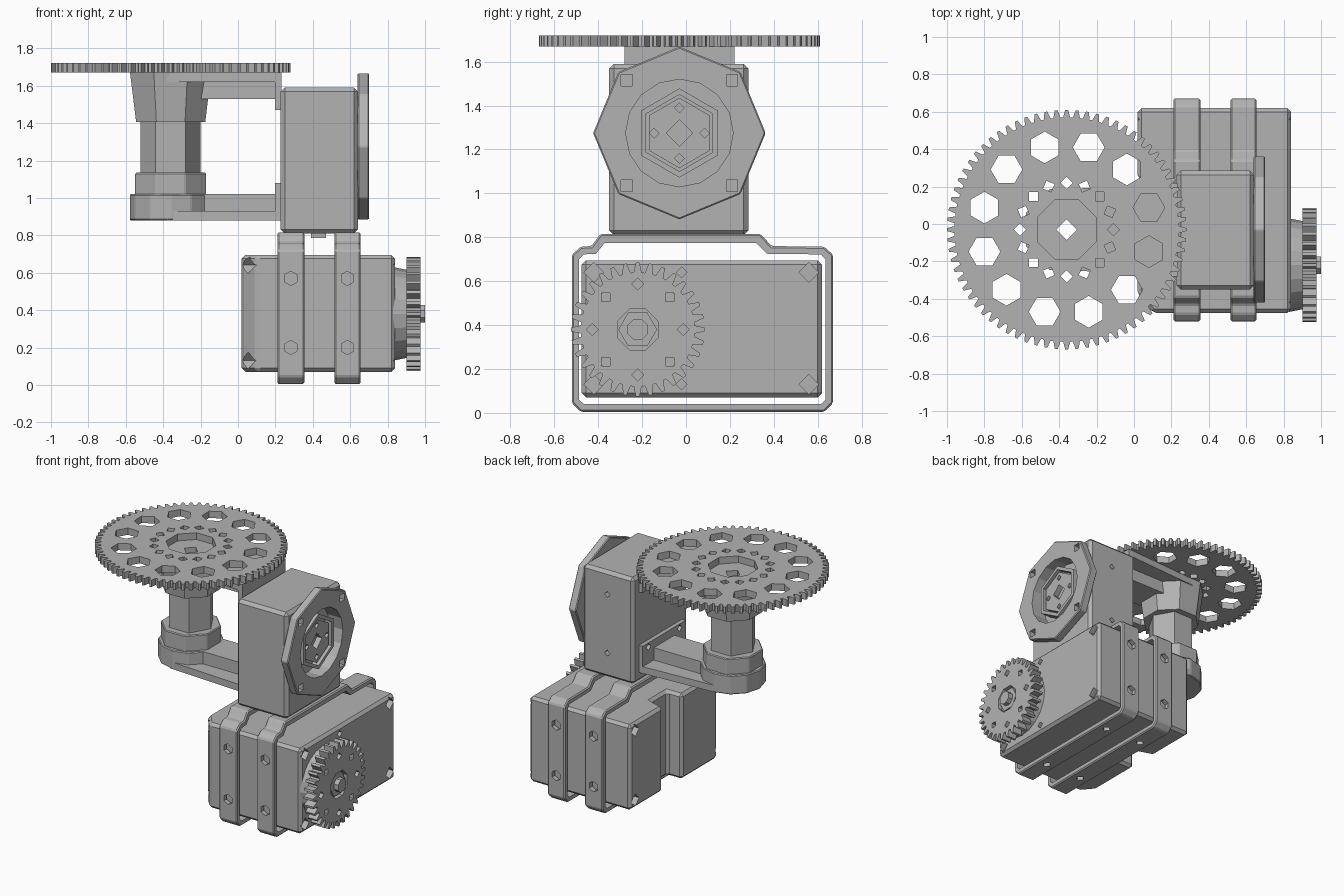
import bpy, bmesh
from math import sin, cos, pi, radians

default = bpy.data.objects.get("Cube")
if default:
    bpy.data.objects.remove(default, do_unlink=True)

grey = bpy.data.materials.new("machined_grey")
grey.use_nodes = True
colour = (0.45, 0.45, 0.45, 1)
grey.diffuse_color = colour
grey.node_tree.nodes["Principled BSDF"].inputs["Base Color"].default_value = colour


def ngon(n, r, u=0, v=0, turn=0):
    return [(u + r * cos(turn + 2 * pi * i / n), v + r * sin(turn + 2 * pi * i / n)) for i in range(n)]


def rect(u0, u1, v0, v1):
    return [(u0, v0), (u1, v0), (u1, v1), (u0, v1)]


def gear_profile(teeth, root, tip, u, v):
    pts = []
    for i in range(teeth):
        for r, f in ((root, -0.36), (tip, -0.14), (tip, 0.14), (root, 0.36)):
            a = 2 * pi * (i + f) / teeth
            pts.append((u + r * cos(a), v + r * sin(a)))
    return pts


def place(axis, u, v, w):
    return {"x": (w, u, v), "y": (u, w, v), "z": (u, v, w)}[axis]


def part(name, prisms, chamfer=0, cuts=None):
    """Build an object from prisms (axis, start, end, profile[, end profile]) and cut it."""
    bm = bmesh.new()
    for axis, a, b, pts, *rest in prisms:
        low = [bm.verts.new(place(axis, u, v, a)) for u, v in pts]
        high = [bm.verts.new(place(axis, u, v, b)) for u, v in (rest[0] if rest else pts)]
        bm.faces.new(low)
        bm.faces.new(high)
        for i in range(len(low)):
            j = (i + 1) % len(low)
            bm.faces.new((low[i], low[j], high[j], high[i]))
    bmesh.ops.recalc_face_normals(bm, faces=bm.faces)
    if chamfer:
        bmesh.ops.bevel(bm, geom=list(bm.edges), offset=chamfer, segments=1, affect="EDGES")
    mesh = bpy.data.meshes.new(name)
    bm.to_mesh(mesh)
    bm.free()
    mesh.materials.append(grey)
    obj = bpy.data.objects.new(name, mesh)
    bpy.context.collection.objects.link(obj)
    if cuts:
        cutter = part(name + "_cutter", cuts)
        mod = obj.modifiers.new("holes", "BOOLEAN")
        mod.operation, mod.solver, mod.object = "DIFFERENCE", "EXACT", cutter
        bpy.context.view_layer.update()
        graph = bpy.context.evaluated_depsgraph_get()
        cut_mesh = bpy.data.meshes.new_from_object(obj.evaluated_get(graph))
        obj.modifiers.clear()
        obj.data = cut_mesh
        bpy.data.objects.remove(cutter, do_unlink=True)
    return obj


# Lower servo body: notched back end, corner screw recesses
body = [(0.84, -0.475), (0.84, 0.62), (0.02, 0.62), (0.02, 0.24), (0.14, 0.2),
        (0.14, 0.02), (0.02, 0.02), (0.02, -0.38), (0.1, -0.475)]
screws = [(y, z) for y in (-0.42, 0.56) for z in (0.13, 0.64)]
body_cuts = []
for y, z in screws:
    body_cuts.append(("x", 0.8, 0.9, ngon(4, 0.045, y, z)))
    body_cuts.append(("x", -0.1, 0.18, ngon(4, 0.045, y, z)))
for z in (0.13, 0.64):
    body_cuts.append(("x", 0.8, 0.9, ngon(4, 0.025, -0.02, z)))
part("lower_servo_body", [("z", 0.07, 0.695, body)], 0.02, body_cuts)

# Two hollow clamp bands around the body
outer = [(-0.48, 0.005), (0.63, 0.005), (0.67, 0.045), (0.67, 0.72), (0.63, 0.757), (0.39, 0.76),
         (0.34, 0.815), (-0.39, 0.815), (-0.43, 0.76), (-0.48, 0.757), (-0.52, 0.72), (-0.52, 0.045)]
inner = [(-0.465, 0.04), (0.615, 0.04), (0.635, 0.06), (0.635, 0.7), (0.615, 0.722), (0.37, 0.725),
         (0.32, 0.775), (-0.37, 0.775), (-0.41, 0.725), (-0.465, 0.722), (-0.488, 0.7), (-0.488, 0.06)]
for name, x0, x1 in (("inner_clamp_band", 0.21, 0.355), ("outer_clamp_band", 0.515, 0.655)):
    mid = (x0 + x1) / 2
    band = part(name, [("x", x0, x1, outer)], 0.008, [("x", x0 - 0.1, x1 + 0.1, inner)])
    bolts = [("y", -0.6, 0.75, ngon(6, 0.038, mid, z, pi / 2)) for z in (0.2, 0.57)]
    bolts += [("z", -0.1, 0.06, ngon(4, 0.03, mid, y)) for y in (-0.25, 0.4)]
    cutter = part(name + "_bolts", bolts)
    mod = band.modifiers.new("bolt_holes", "BOOLEAN")
    mod.operation, mod.solver, mod.object = "DIFFERENCE", "EXACT", cutter
    bpy.context.view_layer.update()
    graph = bpy.context.evaluated_depsgraph_get()
    drilled = bpy.data.meshes.new_from_object(band.evaluated_get(graph))
    band.modifiers.clear()
    band.data = drilled
    bpy.data.objects.remove(cutter, do_unlink=True)

# Small drive gear with boss and output shaft
gy, gz = -0.22, 0.38
part("small_gear_boss", [("x", 0.83, 0.905, ngon(20, 0.25, gy, gz), ngon(20, 0.235, gy, gz))])
small_holes = [("x", 0.85, 1.1, ngon(4, 0.027, gy + 0.207 * cos(k * pi / 4), gz + 0.207 * sin(k * pi / 4),
                                     k * pi / 4)) for k in range(8)]
small_holes.append(("x", 0.945, 1.1, ngon(8, 0.1, gy, gz, pi / 8)))
part("small_gear", [("x", 0.9, 0.975, gear_profile(32, 0.26, 0.305, gy, gz))], 0, small_holes)
part("small_gear_nut", [("x", 0.92, 0.965, ngon(6, 0.088, gy, gz))])
part("small_gear_shaft", [("x", 0.92, 1.0, ngon(8, 0.05, gy, gz, pi / 8))])

# Upper servo body
uy, uz = -0.03, 1.275
part("upper_servo_body", [("z", 0.81, 1.59, rect(0.228, 0.642, -0.35, 0.285))], 0.022,
     [("y", 0.2, 0.4, ngon(4, 0.022, 0.44, z)) for z in (0.99, 1.42)]
     + [("x", 0.59, 0.8, ngon(16, 0.245, uy, uz))])
part("servo_seat", [("z", 0.785, 0.83, rect(0.39, 0.47, -0.2, 0.15))])

# Octagonal face plate with round opening
plate_cuts = [("x", 0.5, 0.8, ngon(16, 0.245, uy, uz))]
for sy in (-0.24, 0.24):
    for sz in (-0.24, 0.24):
        plate_cuts.append(("x", 0.66, 0.8, ngon(4, 0.036, uy + sy, uz + sz, pi / 4)))
part("face_plate", [("x", 0.64, 0.7, ngon(8, 0.393, uy, uz))], 0.006, plate_cuts)

# Hexagonal output hub inside the plate
part("output_ring", [("x", 0.58, 0.675, ngon(6, 0.203, uy, uz, pi / 2))], 0,
     [("x", 0.62, 0.8, ngon(6, 0.175, uy, uz, pi / 2))])
part("output_hub", [("x", 0.6, 0.66, ngon(6, 0.16, uy, uz, pi / 2))], 0,
     [("x", 0.61, 0.8, ngon(4, 0.06, uy, uz))]
     + [("x", 0.63, 0.8, ngon(4, 0.022, uy + 0.115 * cos(k * pi / 2), uz + 0.115 * sin(k * pi / 2)))
        for k in range(4)])

# Pair of bracket arms, the top one mirrored from the bottom one
cx, cy = -0.36, -0.03
bore = ("z", 0.5, 2.0, ngon(4, 0.055, cx, cy))
arm = [(cx - 0.02, cy - 0.215), (0.215, cy - 0.25), (0.215, cy + 0.25), (cx - 0.02, cy + 0.215)]


def mirrored(z, top):
    return 2 * uz - z if top else z


for side in ("lower", "upper"):
    top = side == "upper"
    z0, z1, z2, z3 = (mirrored(z, top) for z in (0.88, 0.93, 1.02, 1.08))
    part(side + "_arm_plate", [("z", z0, z1, arm)], 0, [bore])
    part(side + "_arm_rib", [("z", z1, z2, rect(-0.2, 0.215, cy - 0.12, cy + 0.12))])
    part(side + "_arm_flange", [("x", 0.198, 0.232, rect(cy - 0.25, cy + 0.25, min(z0, z3), max(z0, z3)))], 0,
         [("x", 0, 0.4, ngon(4, 0.025, cy + o, (z2 + z3) / 2)) for o in (-0.18, 0.18)])

# Bracket hubs and hexagonal post
ring = ngon(12, 0.22, cx, cy)
part("lower_hub", [("z", 0.88, 1.02, ring)], 0.006, [bore])
part("post_collar", [("z", 1.01, 1.135, ngon(8, 0.205, cx, cy, radians(22.5)))], 0.006, [bore])
part("post", [("z", 1.12, 1.46, ngon(6, 0.16, cx, cy))], 0,
     [bore] + [("z", 1.0, 2.0, ngon(4, 0.022, cx + 0.11 * cos(k * pi / 2), cy + 0.11 * sin(k * pi / 2)))
               for k in range(4)])
socket = ("z", 1.45, 2.0, ngon(8, 0.17, cx, cy, pi / 8))
part("upper_hub", [("z", 1.405, 1.67, ngon(8, 0.2, cx, cy, pi / 8), ngon(8, 0.235, cx, cy, pi / 8))], 0,
     [bore, socket])
plate = bpy.data.objects["upper_arm_plate"]
rim = part("upper_arm_plate", [("z", 1.62, 1.67, arm)], 0, [socket])
bpy.data.objects.remove(plate, do_unlink=True)
rim.name = "upper_arm_plate"

# Large gear with hexagonal and square lightening holes
big_holes = [("z", 1.5, 2.0, ngon(8, 0.17, cx, cy, pi / 8))]
for k in range(12):
    a = radians(15 + 30 * k)
    big_holes.append(("z", 1.5, 2.0, ngon(6, 0.085, cx + 0.455 * cos(a), cy + 0.455 * sin(a), a - pi / 12)))
for k in range(16):
    a = k * pi / 8
    big_holes.append(("z", 1.5, 2.0, ngon(4, 0.033, cx + 0.25 * cos(a), cy + 0.25 * sin(a), a)))
part("large_gear", [("z", 1.67, 1.72, gear_profile(72, 0.6, 0.64, cx, cy))], 0, big_holes)
